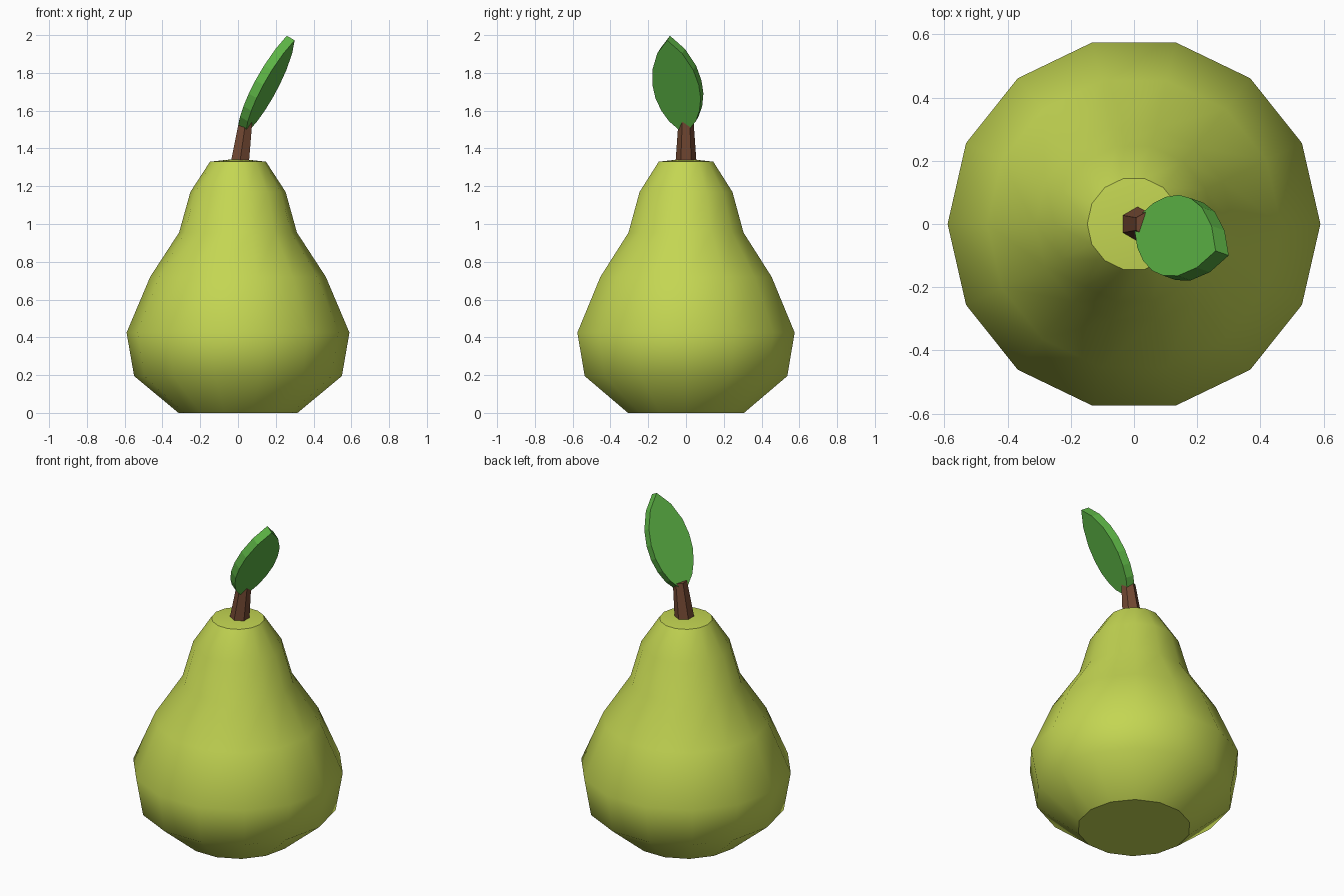
import bpy, bmesh, math
from mathutils import Vector

if "Cube" in bpy.data.objects:
    bpy.data.objects.remove(bpy.data.objects["Cube"], do_unlink=True)


def material(name, rgb):
    mat = bpy.data.materials.new(name)
    mat.use_nodes = True
    mat.diffuse_color = (*rgb, 1)
    mat.node_tree.nodes["Principled BSDF"].inputs["Base Color"].default_value = (*rgb, 1)
    return mat


def finish(name, bm, mat):
    bmesh.ops.recalc_face_normals(bm, faces=bm.faces)
    mesh = bpy.data.meshes.new(name)
    bm.to_mesh(mesh)
    bm.free()
    mesh.materials.append(mat)
    obj = bpy.data.objects.new(name, mesh)
    bpy.context.collection.objects.link(obj)
    return obj


def ring(bm, centre, u, v, radius, sides):
    angles = [math.tau * i / sides for i in range(sides)]
    return [bm.verts.new(centre + radius * (u * math.cos(a) + v * math.sin(a))) for a in angles]


def bridge(bm, a, b):
    n = len(a)
    return [bm.faces.new((a[i], a[(i + 1) % n], b[(i + 1) % n], b[i])) for i in range(n)]


X, Y, Z = Vector((1, 0, 0)), Vector((0, 1, 0)), Vector((0, 0, 1))
skin = material("yellow green skin", (0.55, 0.67, 0.085))
bark = material("brown stem", (0.17, 0.065, 0.032))
foliage = material("green leaf", (0.11, 0.46, 0.06))

# Fruit body: smooth lathed sides, crisp rims at the base and the top cap
profile = [(0.315, 0), (0.55, 0.195), (0.59, 0.425), (0.465, 0.72),
           (0.312, 0.955), (0.252, 1.17), (0.148, 1.33)]
bm = bmesh.new()
rings = [ring(bm, Z * z, X, Y, r, 14) for r, z in profile]
for low, high in zip(rings, rings[1:]):
    for face in bridge(bm, low, high):
        face.smooth = True
bm.faces.new(rings[0])
apex = bm.verts.new(Z * 1.346)
top = rings[-1]
for i, vert in enumerate(top):
    bm.faces.new((vert, top[(i + 1) % len(top)], apex)).smooth = True
for rim in (rings[0], top):
    for i, vert in enumerate(rim):
        bm.edges.get((vert, rim[(i + 1) % len(rim)])).smooth = False
finish("fruit_body", bm, skin)

# Stem: tapered six-sided peg leaning to one side
foot, tip = Vector((0.011, 0, 1.335)), Vector((0.041, 0, 1.545))
across = Y.cross(tip - foot).normalized()
bm = bmesh.new()
lower = ring(bm, foot, Y, X, 0.055, 6)
upper = ring(bm, tip, Y, across, 0.04, 6)
bridge(bm, lower, upper)
bm.faces.new(lower)
bm.faces.new(upper)
finish("stem", bm, bark)

# Leaf: flat pointed outline, mirrored about its midrib and given thickness
base = Vector((0.054, -0.011, 1.5))
along = Vector((0.455, -0.164, 0.875)).normalized()
side = Vector((0.333, 0.943, 0)).normalized()
thick = along.cross(side).normalized() * 0.05
half = [(0, 0.03), (0.05, 0.075), (0.114, 0.107), (0.19, 0.127),
        (0.27, 0.13), (0.36, 0.115), (0.46, 0.07)]
outline = half + [(0.54, 0)] + [(s, -w) for s, w in reversed(half)]
bm = bmesh.new()
under = [bm.verts.new(base + along * s + side * w) for s, w in outline]
over = [bm.verts.new(v.co + thick) for v in under]
bridge(bm, under, over)
bm.faces.new(under)
bm.faces.new(over)
finish("leaf", bm, foliage)
